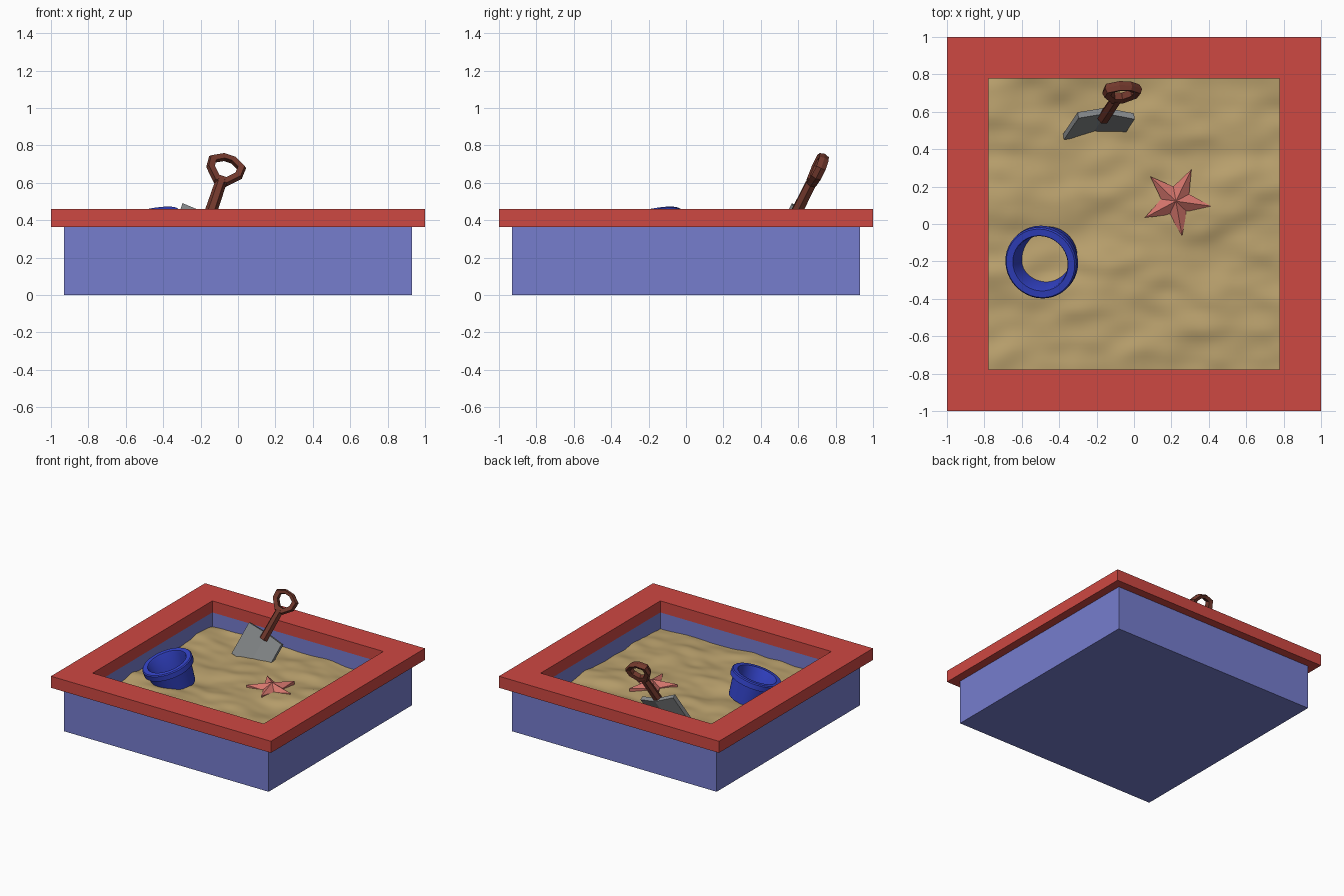
import bpy, bmesh, math
from mathutils import Matrix, Vector, noise

old = bpy.data.objects.get("Cube")
if old:
    bpy.data.objects.remove(old, do_unlink=True)


def material(name, rgb):
    """Flat material from 0-255 display values, stored as linear."""
    lin = [((c / 255 + 0.055) / 1.055) ** 2.4 for c in rgb]
    m = bpy.data.materials.new(name)
    m.use_nodes = True
    m.diffuse_color = (*lin, 1)
    m.node_tree.nodes["Principled BSDF"].inputs["Base Color"].default_value = (*lin, 1)
    return m


RED = material("red_paint", (206, 72, 66))
LILAC = material("lilac_blue_paint", (118, 125, 206))
SAND = material("sand", (187, 162, 110))
BLUE = material("blue_plastic", (50, 66, 198))
GREY = material("grey_metal", (138, 141, 143))
BROWN = material("brown_wood", (115, 57, 45))
CORAL = material("coral_pink", (212, 117, 108))


def finish(name, bm, mat, matrix=Matrix(), smooth=None):
    me = bpy.data.meshes.new(name)
    bm.transform(matrix)
    bm.to_mesh(me)
    bm.free()
    me.materials.append(mat)
    ob = bpy.data.objects.new(name, me)
    bpy.context.collection.objects.link(ob)
    if smooth:
        bpy.ops.object.select_all(action='DESELECT')
        ob.select_set(True)
        bpy.context.view_layer.objects.active = ob
        bpy.ops.object.shade_smooth_by_angle(angle=math.radians(smooth))
    return ob


def loft(name, loops, mat, matrix=Matrix(), ring=False, smooth=None):
    """Bridge loops of points; ring joins last to first, otherwise cap the ends."""
    bm = bmesh.new()
    rows = [[bm.verts.new(p) for p in loop] for loop in loops]
    n = len(rows[0])
    pairs = list(zip(rows, rows[1:])) + ([(rows[-1], rows[0])] if ring else [])
    for a, b in pairs:
        for i in range(n):
            j = (i + 1) % n
            bm.faces.new((a[i], a[j], b[j], b[i]))
    if not ring:
        bm.faces.new(rows[0])
        bm.faces.new(rows[-1])
    bmesh.ops.remove_doubles(bm, verts=bm.verts, dist=0.0001)
    bmesh.ops.recalc_face_normals(bm, faces=bm.faces)
    return finish(name, bm, mat, matrix, smooth)


def circle(r, z, n, start=0.0):
    return [(r * math.cos(start + math.tau * i / n),
             r * math.sin(start + math.tau * i / n), z) for i in range(n)]


def square(half, z):
    return circle(half * math.sqrt(2), z, 4, math.pi / 4)


def frame(name, outer, inner, z0, z1, mat):
    loft(name, [square(outer, z0), square(outer, z1),
                square(inner, z1), square(inner, z0)], mat, ring=True)


# Box and overhanging seat rim
INNER = 0.777
frame("box_walls", 0.93, INNER, 0, 0.365, LILAC)
loft("box_floor", [square(INNER, 0), square(INNER, 0.04)], LILAC)
frame("seat_rim", 1.0, INNER, 0.365, 0.46, RED)

# Rippled sand
bm = bmesh.new()
bmesh.ops.create_grid(bm, x_segments=70, y_segments=70, size=INNER)
for v in bm.verts:
    p = Vector((v.co.x * 2.6 + 3, v.co.y * 4.2, 1.7))
    v.co.z = 0.252 + 0.03 * noise.noise(p) + 0.012 * noise.noise(p * 2.3)
finish("sand", bm, SAND, smooth=60)

# Tilted bucket with a thick lip
tilt = Vector((-0.23, -0.23, 0.945)).to_track_quat('Z', 'Y').to_matrix().to_4x4()
profile = [(0.128, -0.21), (0.147, -0.01), (0.152, 0), (0.188, 0), (0.195, -0.008),
           (0.195, -0.05), (0.172, -0.052), (0.152, -0.21)]
loft("bucket", [circle(r, z, 40) for r, z in profile], BLUE,
     Matrix.Translation((-0.5, -0.21, 0.412)) @ tilt, ring=True, smooth=40)

# Starfish with ridged arms
star = []
for i in range(10):
    a = math.radians(64 + 36 * i)
    tip = i % 2 == 0
    r = 0.19 if tip else 0.08
    star.append((r * math.cos(a), r * math.sin(a), 0.014 if tip else 0.0))
loft("starfish", [[(x, y, -0.03) for x, y, z in star], star,
                  [(0, 0, 0.045)] * 10][:2] , CORAL,
     Matrix.Translation((0.224, 0.122, 0.262)))
bm = bmesh.new()
top = bm.verts.new((0, 0, 0.045))
edge = [bm.verts.new(p) for p in star]
for i in range(10):
    bm.faces.new((top, edge[i], edge[(i + 1) % 10]))
finish("starfish_back", bm, CORAL, Matrix.Translation((0.224, 0.122, 0.263)))

# Spade frame: local x across, y backwards, z up the shaft
axis = Vector((0.29, 0.43, 0.86)).normalized()
across = Vector((0.94, -0.02, -0.31))
across = (across - axis * across.dot(axis)).normalized()
back = axis.cross(across)
spade = Matrix((across, back, axis)).transposed().to_4x4()
spade.translation = (-0.15, 0.59, 0.43)

# Folded blade
fold = [(-0.158, -0.03), (0, 0), (0.158, -0.03)]
section = fold + [(x, y + 0.035) for x, y in reversed(fold)]
loft("spade_blade", [[(x, y, z) for x, y in section] for z in (-0.27, 0.0)],
     GREY, spade)

# Shaft and ring grip
loft("spade_shaft", [circle(r, z, 6) for r, z in ((0.034, -0.05), (0.031, 0.21))],
     BROWN, spade @ Matrix.Translation((0, -0.005, 0)))
side = [(0.035, -0.025), (0.1, 0.048), (0.104, 0.115), (0.035, 0.155)]
outline = side + [(-x, z) for x, z in reversed(side)]


def grip_loop(scale, y):
    return [(x * scale, y, 0.082 + (z - 0.082) * scale) for x, z in outline]


loft("spade_grip", [grip_loop(0.58, -0.02), grip_loop(0.9, -0.027), grip_loop(1, 0),
                    grip_loop(0.9, 0.027), grip_loop(0.58, 0.02)], BROWN,
     spade @ Matrix.Translation((0, -0.005, 0.21)), ring=True)
